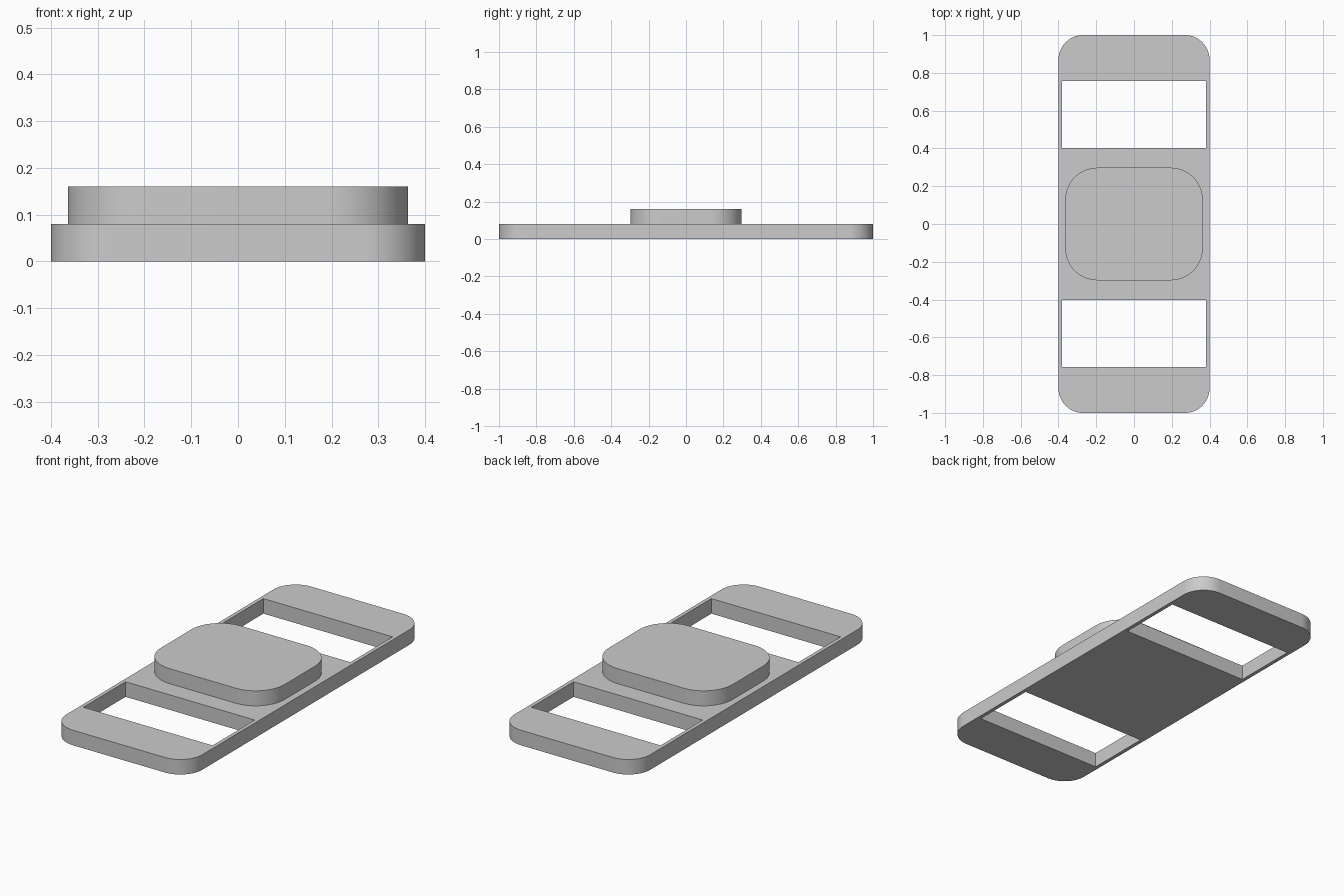
import bpy
import bmesh
from math import cos, sin, pi, radians

default = bpy.data.objects.get("Cube")
if default:
    bpy.data.objects.remove(default, do_unlink=True)

# Single grey material
grey = bpy.data.materials.new("light_grey")
grey.use_nodes = True
colour = (0.6, 0.6, 0.6, 1)
grey.diffuse_color = colour
grey.node_tree.nodes["Principled BSDF"].inputs["Base Color"].default_value = colour


def rounded_slab(name, half_x, half_y, radius, bottom, top, steps=16):
    """Extrude a rounded rectangle between two heights."""
    bm = bmesh.new()
    outline = []
    corners = [(1, 1), (-1, 1), (-1, -1), (1, -1)]
    for quarter, (sx, sy) in enumerate(corners):
        for i in range(steps + 1):
            a = (quarter + i / steps) * pi / 2
            outline.append(bm.verts.new((sx * (half_x - radius) + radius * cos(a),
                                         sy * (half_y - radius) + radius * sin(a),
                                         bottom)))
    base = bm.faces.new(outline)
    extruded = bmesh.ops.extrude_face_region(bm, geom=[base], use_keep_orig=True)
    raised = [v for v in extruded["geom"] if isinstance(v, bmesh.types.BMVert)]
    bmesh.ops.translate(bm, verts=raised, vec=(0, 0, top - bottom))
    bmesh.ops.recalc_face_normals(bm, faces=bm.faces)
    mesh = bpy.data.meshes.new(name)
    bm.to_mesh(mesh)
    bm.free()
    mesh.materials.append(grey)
    obj = bpy.data.objects.new(name, mesh)
    bpy.context.collection.objects.link(obj)
    return obj


def activate(obj):
    bpy.ops.object.select_all(action="DESELECT")
    obj.select_set(True)
    bpy.context.view_layer.objects.active = obj


def cut_slot(obj, y):
    """Cut a rectangular window through the plate."""
    bpy.ops.mesh.primitive_cube_add(size=1, location=(0, y, 0.04))
    cutter = bpy.context.object
    cutter.name = "slot_cutter"
    cutter.scale = (0.76, 0.354, 0.4)
    cutter.hide_render = True
    cutter.data.materials.append(grey)
    activate(obj)
    cut = obj.modifiers.new("slot", "BOOLEAN")
    cut.operation = "DIFFERENCE"
    cut.solver = "EXACT"
    cut.object = cutter
    bpy.ops.object.modifier_apply(modifier=cut.name)
    bpy.data.objects.remove(cutter, do_unlink=True)


# Base plate with two windows, and the raised pad in the middle
plate = rounded_slab("base_plate", 0.4, 1.0, 0.13, 0, 0.08)
for side in (-1, 1):
    cut_slot(plate, side * 0.579)
pad = rounded_slab("raised_pad", 0.364, 0.298, 0.17, 0.08, 0.16)

for part in (plate, pad):
    activate(part)
    bpy.ops.object.shade_smooth_by_angle(angle=radians(30))
